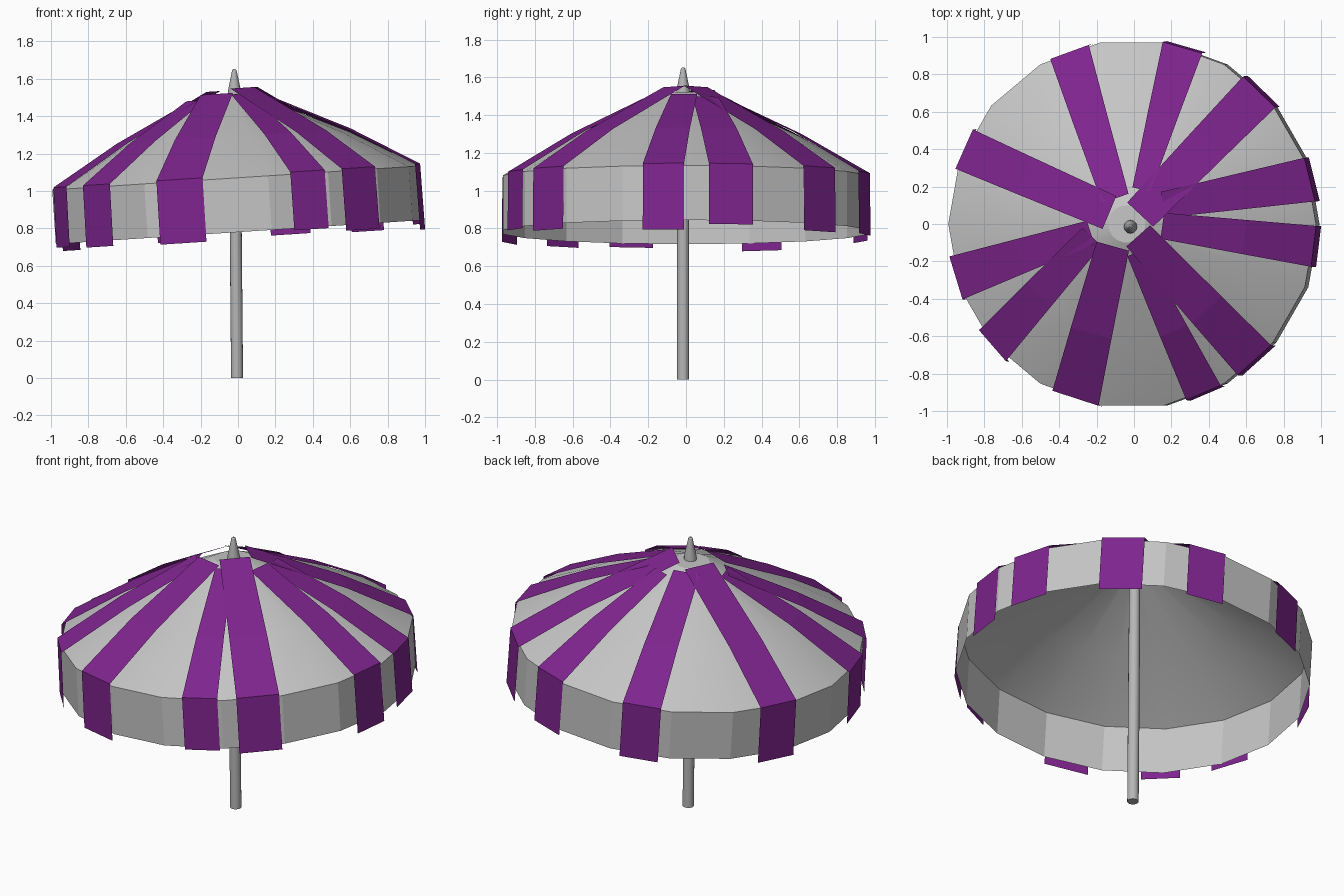
import bpy, bmesh, math
from mathutils import Matrix, Vector

cube = bpy.data.objects.get("Cube")
if cube:
    bpy.data.objects.remove(cube, do_unlink=True)


def material(name, rgb, rough=0.6):
    m = bpy.data.materials.new(name)
    m.use_nodes = True
    m.diffuse_color = (*rgb, 1)
    bsdf = next(n for n in m.node_tree.nodes if n.type == 'BSDF_PRINCIPLED')
    bsdf.inputs["Base Color"].default_value = (*rgb, 1)
    bsdf.inputs["Roughness"].default_value = rough
    return m


GREY = material("light grey fabric", (0.56, 0.56, 0.56))
PURPLE = material("purple fabric", (0.21, 0.018, 0.27))
METAL = material("grey metal", (0.47, 0.47, 0.47))

SIDES = 18
RIM = 0.985
VALANCE = 0.29
# The canopy leans a little to one side around the centre of its rim
LEAN = Matrix.Translation((-0.01, 0, 1.07)) @ Matrix.Rotation(-0.065, 4, 'Y')


def finish(bm, name, mat, matrix=Matrix()):
    mesh = bpy.data.meshes.new(name)
    bm.to_mesh(mesh)
    bm.free()
    obj = bpy.data.objects.new(name, mesh)
    bpy.context.scene.collection.objects.link(obj)
    mesh.materials.append(mat)
    mesh.transform(matrix)
    return obj


def lathe(name, profile, sides, mat, matrix=Matrix(), cap_ends=(True, True), smooth_rings=()):
    """Spin (radius, height) points into rings; faces of smooth_rings are smooth."""
    bm = bmesh.new()
    rings = []
    for r, z in profile:
        turns = [2 * math.pi * i / sides for i in range(sides)]
        rings.append([bm.verts.new((r * math.cos(a), r * math.sin(a), z)) for a in turns])
    for k, (low, high) in enumerate(zip(rings, rings[1:])):
        for i in range(sides):
            j = (i + 1) % sides
            f = bm.faces.new((low[i], low[j], high[j], high[i]))
            f.smooth = k in smooth_rings
    if cap_ends[0]:
        bm.faces.new(rings[0][::-1])
    if cap_ends[1]:
        bm.faces.new(rings[-1])
    return finish(bm, name, mat, matrix)


# Canopy: flat-sided valance below a smooth cone
canopy = lathe("canopy", [(RIM, -VALANCE), (RIM, 0), (0.62, 0.207), (0.1, 0.447)],
               SIDES, GREY, LEAN, (False, True), (1, 2))
for edge in canopy.data.edges:
    a, b = (canopy.data.vertices[v].index // SIDES for v in edge.vertices)
    edge.use_edge_sharp = a == b == 1

# Pole and finial
shift = Matrix.Translation((-0.005, -0.015, 0)) @ Matrix.Rotation(-0.009, 4, 'Y')
lathe("pole", [(0.032, 0), (0.032, 0.85), (0.03, 1.53)], 16, METAL, shift, smooth_rings=(0, 1))
lathe("finial", [(0.037, 1.5), (0.034, 1.54), (0.012, 1.645), (0.005, 1.652)],
      12, METAL, shift, smooth_rings=(0, 1))


def stripe_height(r):
    """Height of the stripe cloth above the rim, just over the canopy."""
    if r > 0.62:
        return 0.012 + 0.212 * (RIM - r) / (RIM - 0.62)
    return 0.224 + 0.245 * (0.62 - r) / 0.51


def polar(r, degrees):
    a = math.radians(degrees)
    return Vector((r * math.cos(a), r * math.sin(a), 0))


def stripe(number, angle, width, in_angle, in_radius, in_width, drop):
    # Keep the flat cloth just outside the many-sided valance
    step = 360 / SIDES
    off = abs(angle % step - step / 2)
    rim_r = RIM * math.cos(math.pi / SIDES) / math.cos(math.radians(off)) + 0.009
    outer, inner = polar(rim_r, angle), polar(in_radius, in_angle)
    side = Vector((0, 0, 1)).cross((outer - inner).normalized())
    rim_side = Vector((0, 0, 1)).cross(outer.normalized())
    bm = bmesh.new()
    rows = []

    def row(centre, z, w, across):
        rows.append([bm.verts.new(centre + across * (s * w / 2) + Vector((0, 0, z)))
                     for s in (-1, 1)])

    row(inner, stripe_height(in_radius), in_width, side)
    t = (0.62 - in_radius) / (rim_r - in_radius)
    mid = inner.lerp(outer, t)
    row(mid, stripe_height(0.62), in_width + (width - in_width) * t, side)
    row(outer, 0.012, width, rim_side)
    row(outer + outer.normalized() * 0.004, -drop, width, rim_side)
    for a, b in zip(rows, rows[1:]):
        bm.faces.new((a[0], b[0], b[1], a[1]))
    finish(bm, f"stripe_{number}", PURPLE, LEAN)


# Cloth stripes: rim angle, rim width, inner angle, inner radius, inner width, drop
stripes = [
    (110, 0.22, 114, 0.15, 0.15, 0.32),
    (74, 0.22, 67, 0.2, 0.1, 0.32),
    (46, 0.24, 34, 0.09, 0.19, 0.33),
    (14, 0.24, 28, 0.22, 0.14, 0.31),
    (-7, 0.22, -3, 0.19, 0.14, 0.34),
    (-48, 0.24, -45, 0.09, 0.17, 0.32),
    (-67, 0.2, -72, 0.16, 0.1, 0.3),
    (252, 0.26, 238, 0.14, 0.18, 0.33),
    (221, 0.22, 200, 0.2, 0.14, 0.32),
    (197, 0.24, 193, 0.2, 0.13, 0.31),
    (156, 0.23, 146, 0.11, 0.19, 0.33),
]
for n, spec in enumerate(stripes, 1):
    stripe(n, *spec)
